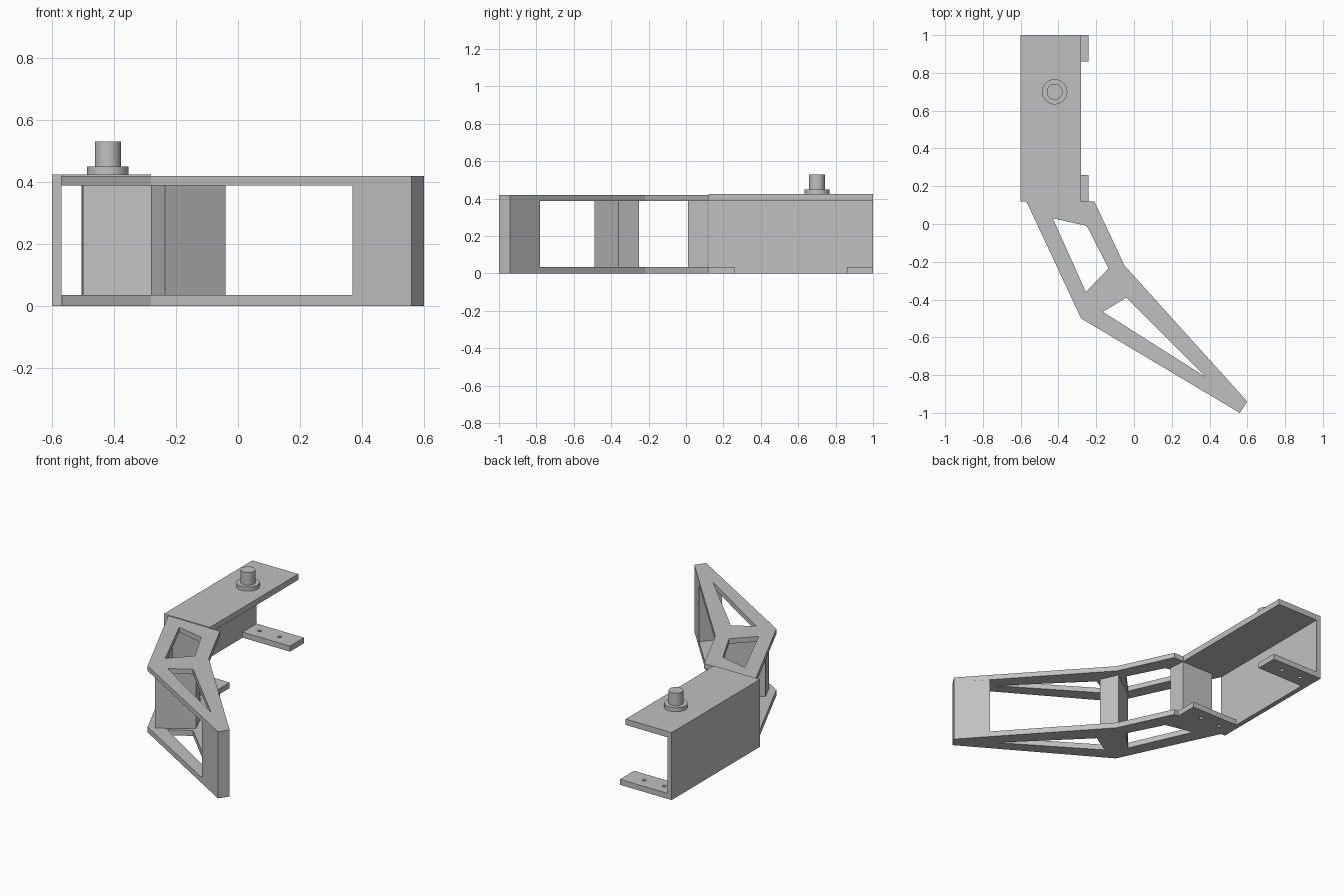
import bpy, bmesh, math
from mathutils import Matrix

cube = bpy.data.objects.get("Cube")
if cube:
    bpy.data.objects.remove(cube, do_unlink=True)

grey = bpy.data.materials.new("plain grey")
grey.use_nodes = True
colour = (0.53, 0.53, 0.53, 1)
grey.diffuse_color = colour
grey.node_tree.nodes["Principled BSDF"].inputs["Base Color"].default_value = colour


def circle(cx, cy, r, n=16):
    return [(cx + r * math.cos(math.tau * i / n), cy + r * math.sin(math.tau * i / n))
            for i in range(n)]


def prism(name, loops, low, high, along_y=False):
    """Extrude an outline (first loop) with holes (other loops)."""
    curve = bpy.data.curves.new(name, "CURVE")
    curve.dimensions = "2D"
    curve.fill_mode = "BOTH"
    curve.extrude = (high - low) / 2
    for loop in loops:
        spline = curve.splines.new("POLY")
        spline.points.add(len(loop) - 1)
        for point, (x, y) in zip(spline.points, loop):
            point.co = (x, y, 0, 1)
        spline.use_cyclic_u = True
    temp = bpy.data.objects.new(name + "_outline", curve)
    bpy.context.scene.collection.objects.link(temp)
    bpy.context.view_layer.update()
    graph = bpy.context.evaluated_depsgraph_get()
    mesh = bpy.data.meshes.new_from_object(temp.evaluated_get(graph))
    bpy.data.objects.remove(temp, do_unlink=True)

    mid = (low + high) / 2
    place = Matrix.Translation((0, 0, mid))
    if along_y:
        place = Matrix.Translation((0, mid, 0)) @ Matrix.Rotation(math.pi / 2, 4, "X")
    mesh.transform(place)
    bm = bmesh.new()
    bm.from_mesh(mesh)
    bmesh.ops.remove_doubles(bm, verts=bm.verts, dist=0.0001)
    bmesh.ops.recalc_face_normals(bm, faces=bm.faces)
    for face in bm.faces:
        face.smooth = False
    bm.to_mesh(mesh)
    bm.free()
    mesh.materials.clear()
    mesh.materials.append(grey)
    obj = bpy.data.objects.new(name, mesh)
    bpy.context.scene.collection.objects.link(obj)
    return obj


def cylinder(name, x, y, r, low, high):
    bpy.ops.mesh.primitive_cylinder_add(vertices=48, radius=r, depth=high - low,
                                        location=(x, y, (low + high) / 2))
    obj = bpy.context.object
    obj.name = name
    obj.data.materials.append(grey)
    bpy.ops.object.shade_smooth_by_angle(angle=math.radians(30))


THICK = 0.035
TOP = 0.42
UNDER = TOP - THICK + 0.003

# Housing: side wall and roof in one angle profile
prism("housing", [[(-0.6, 0), (-0.57, 0), (-0.57, UNDER), (-0.28, UNDER),
                   (-0.28, 0.425), (-0.6, 0.425)]], 0.12, 1, along_y=True)

# Mounting tabs, each with two screw holes
for name, y0, y1 in (("front_tab", 0.115, 0.26), ("rear_tab", 0.86, 1)):
    mid = (y0 + y1) / 2
    prism(name, [[(-0.57, y0), (-0.24, y0), (-0.24, y1), (-0.57, y1)],
                 circle(-0.5, mid, 0.012), circle(-0.36, mid, 0.012)], 0, THICK)

# Bent arm plates with two cutouts
outline = [(-0.57, 0.12), (-0.28, -0.5), (0.56, -1), (0.6, -0.94),
           (-0.05, -0.22), (-0.21, 0.12)]
rear_cutout = [(-0.43, 0.03), (-0.25, -0.01), (-0.135, -0.235), (-0.255, -0.36)]
front_cutout = [(-0.165, -0.465), (-0.04, -0.39), (0.38, -0.81)]
for name, low, high in (("lower_arm_plate", 0, THICK), ("upper_arm_plate", UNDER, TOP)):
    prism(name, [outline, rear_cutout, front_cutout], low, high)

# Upright blocks between the plates
blocks = {
    "rear_block": [(-0.505, 0.115), (-0.28, 0.115), (-0.273, 0.01), (-0.5, 0.06)],
    "middle_block": [(-0.28, -0.39), (-0.235, -0.49), (-0.04, -0.36), (-0.09, -0.25)],
    "tip_block": [(0.37, -0.887), (0.56, -1), (0.6, -0.94), (0.455, -0.78)],
}
for name, base in blocks.items():
    prism(name, [base], THICK, UNDER)

# Pivot pin on its flange
cylinder("pin_flange", -0.42, 0.7, 0.067, 0.425, 0.45)
cylinder("pin", -0.42, 0.7, 0.042, 0.45, 0.53)
